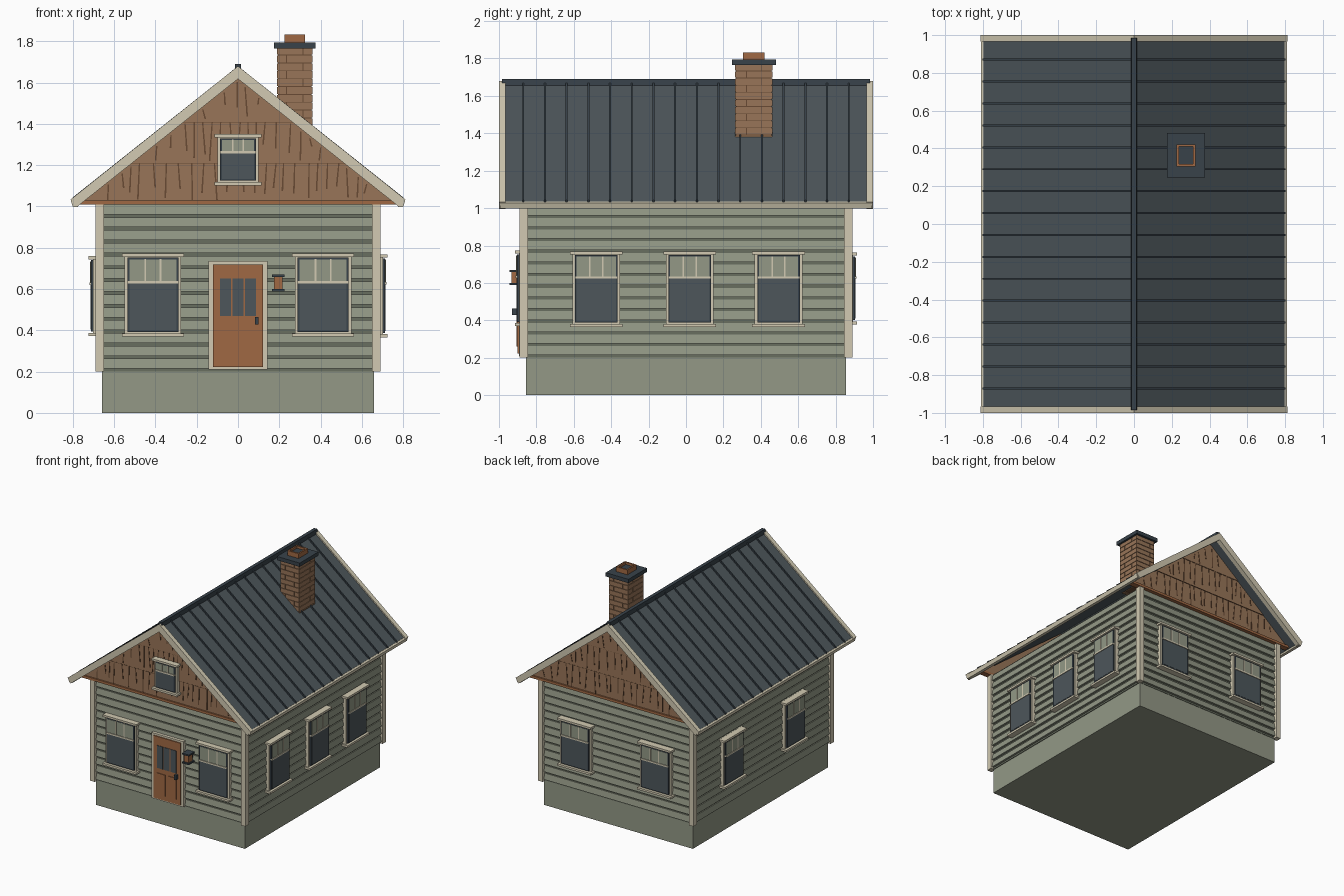
import bpy, bmesh, random
from math import radians
from mathutils import Matrix, Vector

random.seed(4)
if "Cube" in bpy.data.objects:
    bpy.data.objects.remove(bpy.data.objects["Cube"])


def material(name, *srgb):
    c = [((v / 255 + 0.055) / 1.055) ** 2.4 for v in srgb] + [1]
    m = bpy.data.materials.new(name)
    m.use_nodes = True
    m.diffuse_color = c
    m.node_tree.nodes["Principled BSDF"].inputs["Base Color"].default_value = c
    return m


SAGE = material("sage", 147, 152, 134)
MOSS = material("dark sage", 104, 110, 96)
CREAM = material("cream", 210, 202, 178)
SLATE = material("slate", 77, 86, 91)
NIGHT = material("dark slate", 56, 66, 74)
COPPER = material("copper", 160, 105, 68)
CEDAR = material("cedar", 152, 117, 88)
BARK = material("dark bark", 104, 74, 52)


def turn(deg, x=0, y=0, z=0):
    return Matrix.Rotation(radians(deg), 4, 'Z') @ Matrix.Translation((x, y, z))


class Part:
    """One named object collected from extruded profiles."""

    def __init__(self, name, matrix=None):
        self.name, self.m = name, matrix or Matrix()
        self.bm, self.mats = bmesh.new(), []

    def prism(self, pts, y0, y1, mat):
        # profile in x and z, extruded along y
        if mat not in self.mats:
            self.mats.append(mat)
        rings = [[self.bm.verts.new(self.m @ Vector((x, y, z))) for x, z in pts]
                 for y in (y0, y1)]
        n = len(pts)
        faces = [self.bm.faces.new(r) for r in rings]
        for i in range(n):
            j = (i + 1) % n
            faces.append(self.bm.faces.new(
                (rings[0][i], rings[0][j], rings[1][j], rings[1][i])))
        for f in faces:
            f.material_index = self.mats.index(mat)

    def box(self, x0, x1, y0, y1, z0, z1, mat):
        self.prism([(x0, z0), (x1, z0), (x1, z1), (x0, z1)], y0, y1, mat)

    def done(self):
        bmesh.ops.recalc_face_normals(self.bm, faces=self.bm.faces)
        me = bpy.data.meshes.new(self.name)
        self.bm.to_mesh(me)
        self.bm.free()
        for m in self.mats:
            me.materials.append(m)
        bpy.context.collection.objects.link(bpy.data.objects.new(self.name, me))


# Foundation and wall core
HX, HY = 0.665, 0.858
p = Part("foundation")
p.box(-0.66, 0.66, -0.855, 0.855, 0, 0.21, SAGE)
p.done()
p = Part("wall_core")
p.box(-HX, HX, -HY, HY, 0.2, 1.02, MOSS)
p.done()

# Lap siding on four walls
COURSES = 13
STEP = 0.81 / COURSES
for name, deg, d, half in (("left", 0, HX, HY), ("back", 90, HY, HX),
                           ("right", 180, HX, HY), ("front", 270, HY, HX)):
    p = Part(name + "_siding", turn(deg))
    for i in range(COURSES):
        z = 0.2 + i * STEP
        p.prism([(d - 0.01, z + 0.014), (d + 0.016, z + 0.014),
                 (d + 0.008, z + STEP), (d - 0.01, z + STEP)], -half, half, SAGE)
    p.done()

# Corner boards
p = Part("corner_boards")
for sx in (-1, 1):
    for sy in (-1, 1):
        p.box(sx * 0.648, sx * 0.69, sy * 0.845, sy * 0.89, 0.2, 1.015, CREAM)
p.done()


# Windows: local x along the wall, -y outwards
def window(name, m, w, z0, z1):
    p = Part(name, m)
    g = w - 0.014
    rail = z0 + (z1 - z0) * 0.66
    p.box(-w, w, -0.022, 0.01, z0, z1, CREAM)
    p.box(-g, g, -0.032, 0, z0 + 0.015, z1 - 0.012, NIGHT)
    p.box(-g + 0.009, g - 0.009, -0.034, 0, z0 + 0.023, rail, SLATE)
    p.box(-g + 0.009, g - 0.009, -0.034, 0, rail, z1 - 0.02, SAGE)
    p.box(-g, g, -0.039, 0, rail - 0.006, rail + 0.006, CREAM)
    for s in (-1, 1):
        x = s * g * 0.3
        p.box(x - 0.004, x + 0.004, -0.037, 0, rail, z1 - 0.018, CREAM)
    for z in (z0, z1):
        p.box(-w - 0.013, w + 0.013, -0.043, 0.01, z - 0.008, z + 0.008, CREAM)
    p.done()


for x in (-0.412, 0.412):
    window("front_window", turn(0, x, -0.872), 0.137, 0.377, 0.764)
for x in (-0.355, 0.355):
    window("back_window", turn(180, x, -0.872), 0.137, 0.387, 0.754)
for y in (-0.48, 0.02, 0.495):
    window("left_window", turn(90, y, -0.68), 0.128, 0.373, 0.76)
for y in (-0.4, 0.38):
    window("right_window", turn(270, y, -0.68), 0.128, 0.38, 0.752)
window("gable_window", turn(0, 0, -0.892), 0.1, 1.11, 1.342)

# Front door
p = Part("front_door", turn(0, 0, -0.872))
p.box(-0.142, 0.142, -0.022, 0.01, 0.21, 0.735, CREAM)
p.box(-0.12, 0.12, -0.03, 0, 0.222, 0.72, COPPER)
for i in (-1, 0, 1):
    x = i * 0.06
    p.box(x - 0.026, x + 0.026, -0.034, 0, 0.47, 0.65, SLATE)
for s in (-1, 1):
    p.box(s * 0.012, s * 0.085, -0.035, 0, 0.26, 0.43, COPPER)
p.box(0.082, 0.1, -0.058, 0, 0.428, 0.464, NIGHT)
p.done()

# Wall lantern
p = Part("lantern", turn(0, 0.195, -0.872))
p.box(-0.02, 0.02, -0.06, -0.012, 0.598, 0.66, COPPER)
p.box(-0.012, 0.012, -0.03, 0.01, 0.61, 0.65, NIGHT)
for z, w in ((0.588, 0.03), (0.658, 0.03)):
    p.box(-w, w, -0.072, -0.002, z, z + 0.012, NIGHT)
p.done()

# Shingled gables
SLOPE, PEAK = 0.795, 1.625
half_at = lambda z: max((PEAK - z) / SLOPE, 0.001)
ROWS = (1.015, 1.21, 1.41, 1.62)
for name, deg in (("front_gable", 0), ("back_gable", 180)):
    p = Part(name, turn(deg))
    for k in range(3):
        z0, z1 = ROWS[k], ROWS[k + 1]
        y = -0.884 - 0.004 * k
        a, b = half_at(z0), half_at(z1)
        p.prism([(-a, z0), (a, z0), (b, z1), (-b, z1)], y, -0.85, CEDAR)
        # dark splits between shingles
        x = -a + 0.06
        while x < a - 0.05:
            top = min(z1, PEAK - SLOPE * abs(x) - 0.02)
            low = z0 + random.uniform(0.01, 0.09)
            if top - low > 0.03:
                lean = random.uniform(-0.014, 0.014)
                p.prism([(x - 0.003, top), (x + 0.003, top),
                         (x + lean + 0.004, low), (x + lean - 0.004, low)],
                        y - 0.003, y + 0.002, BARK)
            x += random.uniform(0.035, 0.07)
    for z in ROWS[1:3]:
        a = half_at(z)
        p.box(-a, a, -0.889, -0.86, z - 0.003, z, BARK)
    p.box(-0.765, 0.765, -0.895, -0.85, 1.01, 1.03, COPPER)
    p.done()

# Metal roof with standing seams
roof, seams, rakes, fascia = map(Part, ("roof", "roof_seams", "rake_boards", "eave_fascia"))
for s in (-1, 1):
    roof.prism([(0, 1.667), (s * 0.8, 1.031), (s * 0.785, 1.005), (0, 1.628)],
               -0.97, 0.97, SLATE)
    for i in range(16):
        y = -0.87 + i * 0.116
        seams.prism([(0, 1.68), (s * 0.803, 1.042), (s * 0.8, 1.025), (0, 1.66)],
                    y - 0.005, y + 0.005, NIGHT)
    for e in (-1, 1):
        rakes.prism([(0, 1.68), (s * 0.812, 1.033), (s * 0.783, 0.996), (0, 1.618)],
                    e * 0.965, e * 1.0, CREAM)
    fascia.prism([(s * 0.798, 1.035), (s * 0.81, 1.028), (s * 0.8, 0.998),
                  (s * 0.776, 0.998), (s * 0.776, 1.03)], -0.995, 0.995, CREAM)
for part in (roof, seams, rakes, fascia):
    part.done()
p = Part("ridge_cap")
p.prism([(-0.016, 1.655), (0.016, 1.655), (0.014, 1.69), (-0.014, 1.69)], -0.985, 0.985, NIGHT)
p.done()

# Brick chimney in running bond
CX, CY = 0.275, 0.363
p = Part("chimney", Matrix.Translation((CX, CY, 0)))
p.box(-0.081, 0.081, -0.095, 0.095, 1.36, 1.77, BARK)
PITCH = 0.038
for i in range(11):
    z = 1.355 + i * PITCH
    for s in (-1, 1):
        split = (-1 if i % 2 else 1) * 0.04
        for lo, hi in ((-1, split), (split, 1)):
            a, b = max(lo, -0.086) + 0.002, min(hi, 0.086) - 0.002
            p.box(a, b, s * 0.07, s * 0.1, z, z + PITCH - 0.004, CEDAR)
            a, b = max(lo, -0.1) + 0.002, min(hi, 0.1) - 0.002
            p.box(s * 0.06, s * 0.085, a, b, z, z + PITCH - 0.004, CEDAR)
p.box(-0.101, 0.101, -0.118, 0.118, 1.765, 1.795, NIGHT)
p.done()

# Hollow flue on the cap
p = Part("chimney_flue", Matrix.Translation((CX, CY, 0)))
p.box(-0.038, 0.038, -0.048, 0.048, 1.79, 1.815, NIGHT)
for s in (-1, 1):
    p.box(s * 0.038, s * 0.05, -0.058, 0.058, 1.79, 1.833, COPPER)
    p.box(-0.04, 0.04, s * 0.046, s * 0.058, 1.79, 1.833, COPPER)
p.done()
